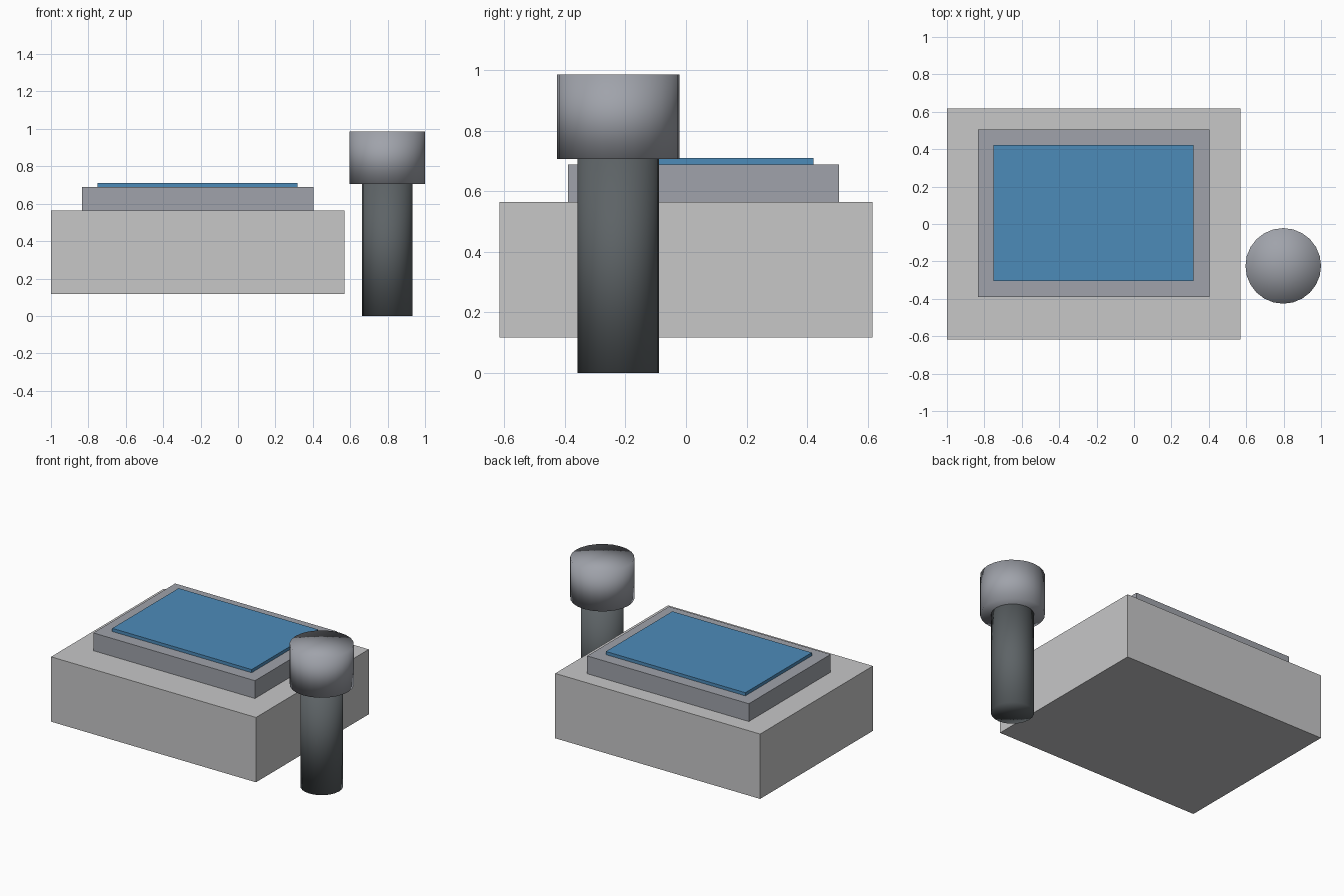
import bpy
import bmesh
from mathutils import Matrix, Vector

if "Cube" in bpy.data.objects:
    bpy.data.objects.remove(bpy.data.objects["Cube"], do_unlink=True)


def material(name, rgb):
    mat = bpy.data.materials.new(name)
    mat.use_nodes = True
    color = (*rgb, 1.0)
    mat.diffuse_color = color
    mat.node_tree.nodes["Principled BSDF"].inputs["Base Color"].default_value = color
    return mat


def add_object(name, bm, mat):
    mesh = bpy.data.meshes.new(name)
    bm.to_mesh(mesh)
    bm.free()
    mesh.materials.append(mat)
    obj = bpy.data.objects.new(name, mesh)
    bpy.context.collection.objects.link(obj)
    return obj


def box(name, low, high, mat):
    low, high = Vector(low), Vector(high)
    bm = bmesh.new()
    placement = Matrix.Translation((low + high) / 2) @ Matrix.Diagonal((*(high - low), 1))
    bmesh.ops.create_cube(bm, size=1, matrix=placement)
    return add_object(name, bm, mat)


def cylinder(name, center, radius, bottom, top, mat):
    # Fan caps shaded smooth give the soft, pillowy ends
    bm = bmesh.new()
    bmesh.ops.create_cone(
        bm, cap_ends=True, cap_tris=True, segments=24,
        radius1=radius, radius2=radius, depth=top - bottom,
        matrix=Matrix.Translation((*center, (bottom + top) / 2)))
    for face in bm.faces:
        face.smooth = True
    return add_object(name, bm, mat)


light_grey = material("light grey", (0.57, 0.57, 0.575))
mid_grey = material("mid grey", (0.35, 0.365, 0.405))
dark_grey = material("dark grey", (0.11, 0.125, 0.133))
blue = material("blue", (0.073, 0.256, 0.485))

# Stacked body, raised frame and panel
box("base_block", (-1, -0.617, 0.116), (0.57, 0.617, 0.565), light_grey)
box("raised_frame", (-0.835, -0.39, 0.565), (0.403, 0.505, 0.688), mid_grey)
box("top_panel", (-0.75, -0.305, 0.688), (0.318, 0.422, 0.71), blue)

# Free-standing post with its knob
post_center = (0.798, -0.224)
cylinder("post", post_center, 0.134, 0, 0.706, dark_grey)
cylinder("knob", post_center, 0.202, 0.706, 0.985, mid_grey)
